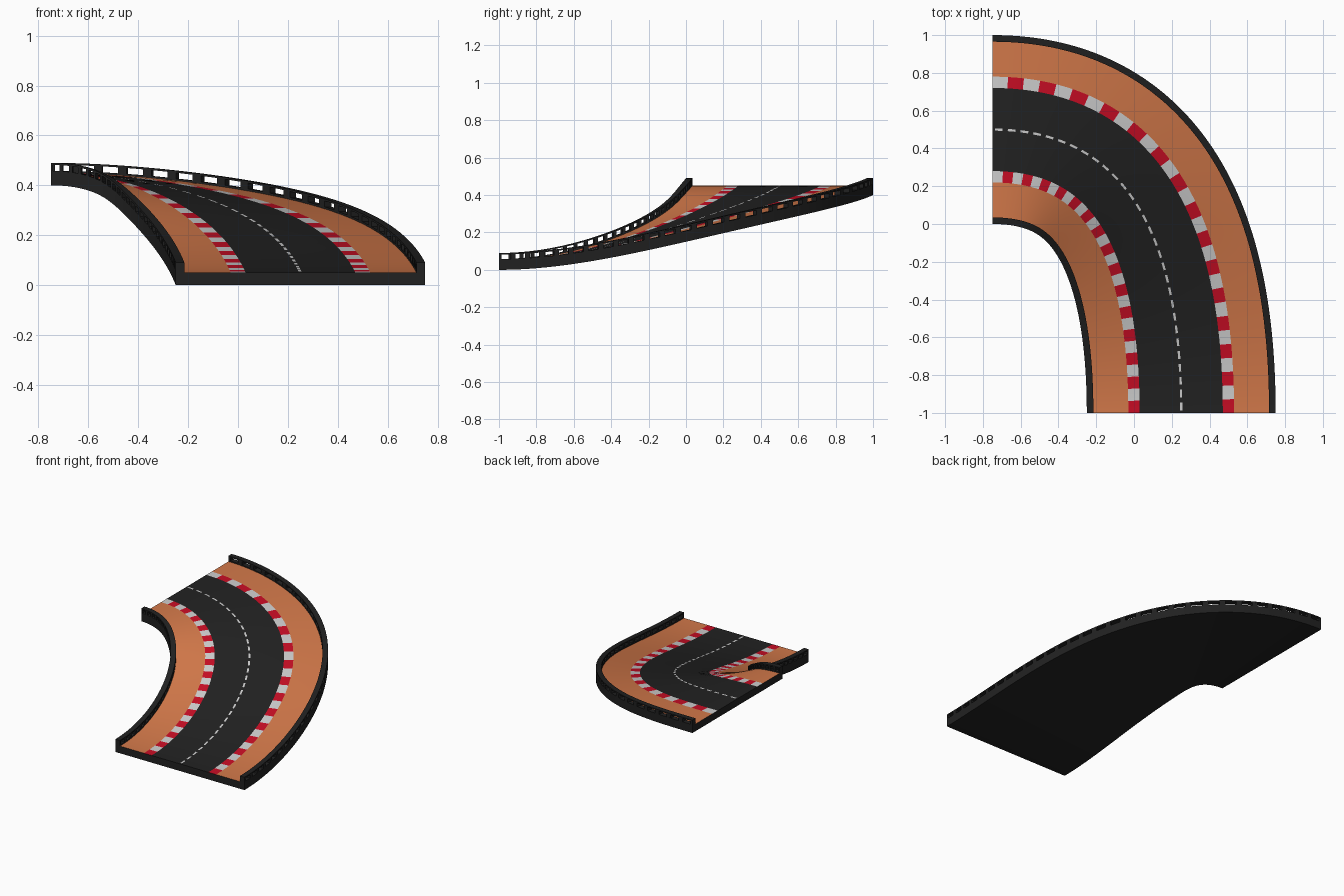
import bpy, bmesh
from mathutils import Vector

cube = bpy.data.objects.get("Cube")
if cube:
    bpy.data.objects.remove(cube, do_unlink=True)

STRIPES, SUB = 30, 5          # kerb stripes along the bend, mesh rows per stripe
ROWS = STRIPES * SUB
RISE = 0.40                   # climb from the front end to the back end
HALF, WALL = 0.50, 0.035      # half width of the track, wall thickness
FLOOR, SILL, LINTEL, TOP = 0.05, 0.058, 0.082, 0.09


def material(name, rgb):
    m = bpy.data.materials.new(name)
    m.use_nodes = True
    m.diffuse_color = (*rgb, 1)
    bsdf = m.node_tree.nodes["Principled BSDF"]
    bsdf.inputs["Base Color"].default_value = (*rgb, 1)
    bsdf.inputs["Roughness"].default_value = 0.8
    return m


MATS = [material("wall_black", (0.015, 0.015, 0.015)),
        material("asphalt", (0.016, 0.016, 0.016)),
        material("orange_verge", (0.65, 0.19, 0.068)),
        material("kerb_red", (0.58, 0.004, 0.018)),
        material("kerb_white", (0.62, 0.62, 0.62))]
BLACK, ASPHALT, ORANGE, RED, WHITE = range(len(MATS))

# Centre line of the bend
P = [Vector(p) for p in ((0.25, -1), (0.25, 0), (-0.083, 0.5), (-0.75, 0.5))]


def bezier(t):
    u = 1 - t
    return P[0]*u**3 + P[1]*3*u*u*t + P[2]*3*u*t*t + P[3]*t**3


def tangent(t):
    u = 1 - t
    d = (P[1]-P[0])*u*u + (P[2]-P[1])*2*u*t + (P[3]-P[2])*t*t
    return d.normalized()


# Running length, so that rows are evenly spaced
N = 600
LENGTH = [0.0]
for i in range(N):
    LENGTH.append(LENGTH[-1] + (bezier((i+1)/N) - bezier(i/N)).length)


def place(s, offset, height):
    """Point at fraction s along the bend, offset outward, height above the base."""
    goal = s * LENGTH[-1]
    i = 0
    while i < N - 1 and LENGTH[i+1] < goal:
        i += 1
    t = min(1, (i + (goal - LENGTH[i]) / (LENGTH[i+1] - LENGTH[i])) / N)
    c, d = bezier(t), tangent(t)
    z = RISE * s * s * (3 - 2*s)
    return (c.x + d.y*offset, c.y - d.x*offset, z + height)


def sweep(bm, profile, stations, paint=lambda row, col: BLACK):
    """Sweep a closed profile along the bend and cap both ends."""
    n = len(profile)
    rings = [[bm.verts.new(place(s, *p)) for p in profile] for s in stations]
    for row, (a, b) in enumerate(zip(rings, rings[1:])):
        for col in range(n):
            k = (col + 1) % n
            f = bm.faces.new((a[col], a[k], b[k], b[col]))
            f.material_index = paint(row, col)
    bm.faces.new(rings[0][::-1])
    bm.faces.new(rings[-1])


def finish(bm, name):
    bmesh.ops.recalc_face_normals(bm, faces=bm.faces)
    me = bpy.data.meshes.new(name)
    bm.to_mesh(me)
    bm.free()
    for m in MATS:
        me.materials.append(m)
    ob = bpy.data.objects.new(name, me)
    bpy.context.collection.objects.link(ob)
    bpy.ops.object.select_all(action='DESELECT')
    ob.select_set(True)
    bpy.context.view_layer.objects.active = ob
    bpy.ops.object.shade_smooth_by_angle(angle=0.6)


# Track body: underside, low walls, then the painted surface from outside to inside
INNER = HALF - WALL
KERB_OUT, KERB_IN, LINE = 0.28, 0.22, 0.006
edges = [INNER, KERB_OUT, KERB_IN, LINE, -LINE, -KERB_IN, -KERB_OUT, -INNER]
profile = ([(-HALF, 0), (HALF, 0), (HALF, SILL), (INNER, SILL)]
           + [(e, FLOOR) for e in edges]
           + [(-INNER, SILL), (-HALF, SILL)])
FIRST = 4                     # first painted strip in the profile


def track_paint(row, col):
    strip = col - FIRST
    if strip in (0, 6):
        return ORANGE
    if strip in (1, 5):
        return WHITE if (row // SUB) % 2 else RED
    if strip in (2, 4):
        return ASPHALT
    if strip == 3:            # dashed centre line
        return WHITE if row % SUB in (1, 2, 3) else ASPHALT
    return BLACK


bm = bmesh.new()
sweep(bm, profile, [r / ROWS for r in range(ROWS + 1)], track_paint)
finish(bm, "track_body")

# Guard walls: a top rail on evenly spaced posts, leaving open slots
POST = 0.17                   # half post width as a share of one stripe
for name, a, b in (("outer", INNER, HALF), ("inner", -HALF, -INNER)):
    bm = bmesh.new()
    sweep(bm, [(a, LINTEL), (b, LINTEL), (b, TOP), (a, TOP)],
          [r / ROWS for r in range(ROWS + 1)])
    finish(bm, name + "_wall_rail")
    bm = bmesh.new()
    for i in range(STRIPES + 1):
        ends = [min(1, max(0, (i + k) / STRIPES)) for k in (-POST, POST)]
        sweep(bm, [(a, SILL), (b, SILL), (b, LINTEL), (a, LINTEL)], ends)
    finish(bm, name + "_wall_posts")
